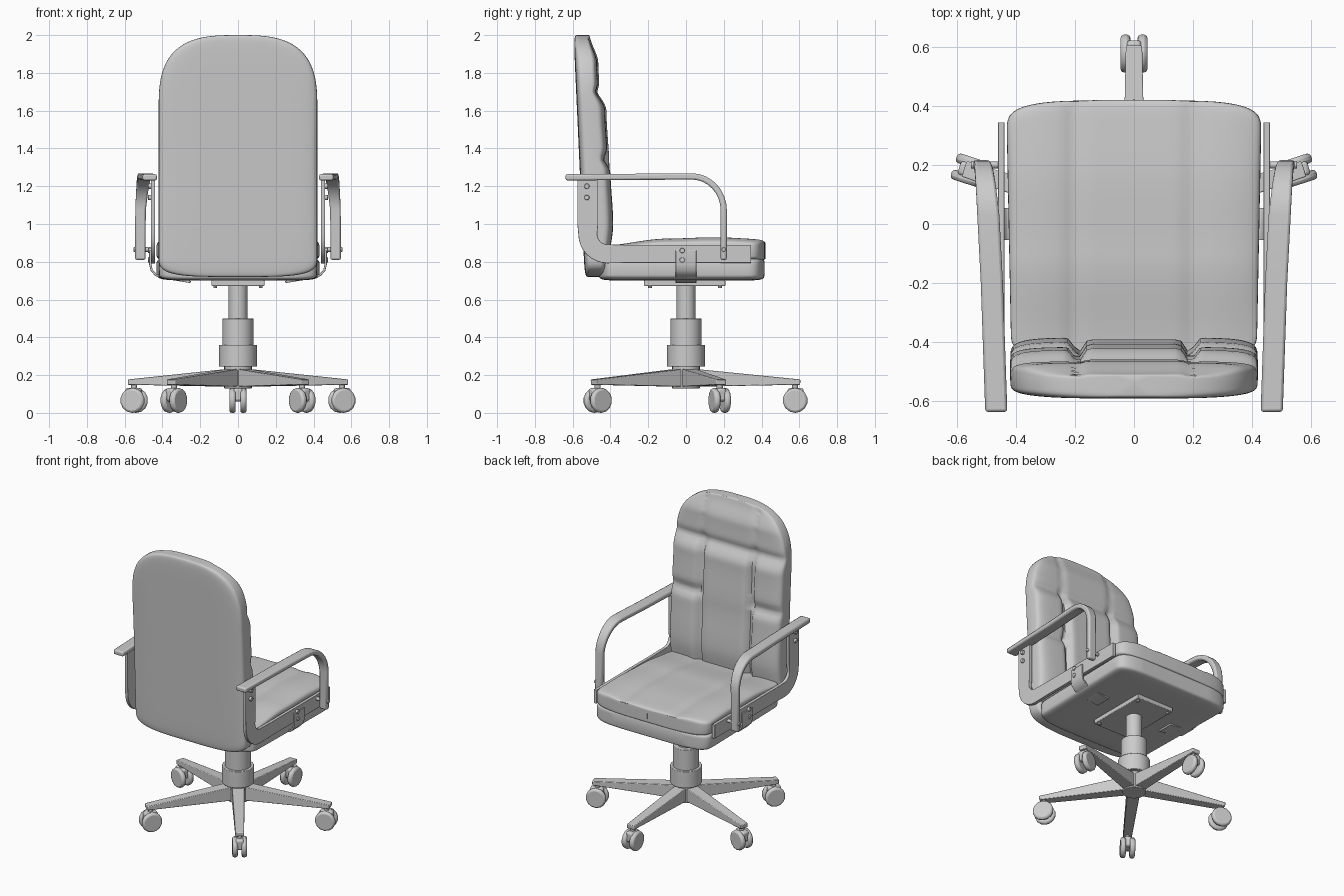
import bpy, bmesh
from math import pi, sin, cos, exp, radians
from mathutils import Vector, Matrix

old = bpy.data.objects.get("Cube")
if old:
    bpy.data.objects.remove(old, do_unlink=True)

grey = bpy.data.materials.new("plain_grey")
grey.use_nodes = True
grey.diffuse_color = (0.6, 0.6, 0.6, 1)
grey.node_tree.nodes["Principled BSDF"].inputs["Base Color"].default_value = (0.6, 0.6, 0.6, 1)


def finish(name, bm, bevel=0.0, angle=40):
    """Turn a bmesh into a shaded object with an optional soft edge."""
    bmesh.ops.remove_doubles(bm, verts=bm.verts, dist=0.0004)
    bmesh.ops.recalc_face_normals(bm, faces=bm.faces)
    mesh = bpy.data.meshes.new(name)
    bm.to_mesh(mesh)
    bm.free()
    mesh.materials.append(grey)
    mesh.shade_smooth()
    mesh.set_sharp_from_angle(angle=radians(angle))
    obj = bpy.data.objects.new(name, mesh)
    bpy.context.collection.objects.link(obj)
    if bevel:
        mod = obj.modifiers.new("soft_edge", "BEVEL")
        mod.width, mod.segments, mod.limit_method = bevel, 2, "ANGLE"
    return obj


def interp(z, points):
    """Smooth interpolation through (position, value) pairs."""
    if z <= points[0][0]:
        return points[0][1]
    for (a, va), (b, vb) in zip(points, points[1:]):
        if z <= b:
            t = (z - a) / (b - a)
            return va + (vb - va) * t * t * (3 - 2 * t)
    return points[-1][1]


def dome(t, p):
    return max(0.0, 1 - abs(t) ** p) ** (1 / p)


def groove(d, width):
    return exp(-(d / width) ** 2)


def cylinder(name, a, b, radius, sides=24, bevel=0.0):
    a, b = Vector(a), Vector(b)
    bm = bmesh.new()
    turn = (b - a).to_track_quat("Z", "Y").to_matrix().to_4x4()
    bmesh.ops.create_cone(bm, cap_ends=True, segments=sides, radius1=radius, radius2=radius,
                          depth=(b - a).length, matrix=Matrix.Translation((a + b) / 2) @ turn)
    return finish(name, bm, bevel)


def sweep(name, points, axis, widths, thicks, bevel=0.004):
    """Sweep a rectangle along a path; the width always lies along the axis."""
    bm = bmesh.new()
    pts = [Vector(p) for p in points]
    axis = Vector(axis).normalized()
    rings = []
    for i, p in enumerate(pts):
        tangent = pts[min(i + 1, len(pts) - 1)] - pts[max(i - 1, 0)]
        up = tangent.cross(axis).normalized() * thicks[i] / 2
        side = axis * widths[i] / 2
        rings.append([bm.verts.new(p + side * s + up * u)
                      for s, u in ((-1, -1), (1, -1), (1, 1), (-1, 1))])
    for r, q in zip(rings, rings[1:]):
        for k in range(4):
            bm.faces.new((r[k], r[k - 1], q[k - 1], q[k]))
    bm.faces.new(rings[0])
    bm.faces.new(rings[-1])
    return finish(name, bm, bevel)


def pillow(name, lo, hi, half_width, middle, low, high, place, p_u, p_v, cols=56, rows=56):
    """Closed cushion: two height fields meeting along a shared rim."""
    bm = bmesh.new()
    for surface in (low, high):
        grid = []
        for j in range(rows + 1):
            v = -cos(pi * j / rows)
            s = (lo + hi) / 2 + v * (hi - lo) / 2
            row = []
            for i in range(cols + 1):
                u = -cos(pi * i / cols)
                x = u * half_width(s)
                m = middle(s)
                h = m + (surface(x, s) - m) * dome(u, p_u) * dome(v, p_v)
                row.append(bm.verts.new(place(x, s, h)))
            grid.append(row)
        for r, q in zip(grid, grid[1:]):
            for i in range(cols):
                bm.faces.new((r[i], r[i + 1], q[i + 1], q[i]))
    bmesh.ops.remove_doubles(bm, verts=bm.verts, dist=0.0004)
    bmesh.ops.dissolve_degenerate(bm, edges=bm.edges, dist=0.0002)
    return finish(name, bm, angle=60)


# Seat: lower and upper cushion with a seam between them
def seat_width(y):
    w = 0.425 + 0.02 * y
    if y > 0.30:
        w *= dome((y - 0.30) / 0.12, 4)
    if y < -0.36:
        w *= dome((y + 0.36) / 0.10, 4)
    return w


def seat_top(x, y):
    z = interp(y, [(-0.45, 0.88), (-0.1, 0.918), (0.15, 0.925), (0.42, 0.915)])
    return z - 0.012 * groove(abs(x) - 0.2, 0.03) + 0.006 * groove(abs(x) - 0.32, 0.08)


def on_seat(x, y, z):
    return (x, y, z)


pillow("seat_lower_cushion", -0.46, 0.415, seat_width, lambda y: 0.765,
       lambda x, y: 0.70, lambda x, y: 0.825, on_seat, 7, 10)
pillow("seat_upper_cushion", -0.46, 0.422, seat_width, lambda y: 0.855,
       lambda x, y: 0.805, seat_top, on_seat, 7, 12)


# Backrest: rounded slab with padded panels facing the seat
def back_width(z):
    w = 0.42
    if z > 1.6:
        w *= dome((z - 1.6) / 0.4, 3)
    if z < 0.84:
        w *= dome((0.84 - z) / 0.12, 4)
    return w


def back_middle(z):
    return interp(z, [(0.72, -0.48), (1.2, -0.49), (2.0, -0.535)])


def back_rear(x, z):
    return -0.538 - 0.055 * (z - 0.75) / 1.2


def back_front(x, z):
    side = abs(x) > 0.2
    y = interp(z, [(0.72, -0.42), (1.0, -0.385), (1.3, -0.40), (1.6, -0.415),
                   (1.70, -0.452), (1.85, -0.458), (2.0, -0.50)])
    if side:
        y -= 0.028 * groove(z - 1.34, 0.035) + 0.012 * interp(z, [(1.3, 0), (1.4, 1)])
    else:
        y -= 0.006
    y -= 0.012 * groove(z - 1.70, 0.025)
    fade = interp(z, [(1.62, 1), (1.74, 0.2)])
    return y - 0.045 * fade * groove(abs(x) - 0.19, 0.02)


pillow("backrest", 0.72, 2.0, back_width, back_middle, back_rear, back_front,
       lambda x, z, y: (x, y, z), 6, 14, rows=90)

# Arms, side brackets, straps and bolts, one set for each side
for side, sx in (("left", 1), ("right", -1)):
    path = [(0.467, -0.637, 1.247), (0.482, -0.2, 1.25), (0.494, 0.03, 1.252)]
    for k in range(1, 9):
        a = pi / 2 * k / 8
        path.append((0.494 + 0.022 * k / 8, 0.03 + 0.17 * sin(a), 1.072 + 0.18 * cos(a)))
    path.append((0.517, 0.2, 0.81))
    widths = [0.075] * 3 + [0.075 - 0.0024 * k for k in range(1, 9)] + [0.055]
    sweep(side + "_armrest", [(sx * x, y, z) for x, y, z in path], (1, 0, 0),
          widths, [0.033] * len(path), 0.009)

    path = [(-0.52, 1.24), (-0.52, 1.0)]
    for k in range(9):
        a = pi / 2 * k / 8
        path.append((-0.415 - 0.105 * cos(a), 0.947 - 0.105 * sin(a)))
    path += [(-0.3, 0.842), (0.345, 0.842)]
    sweep(side + "_arm_bracket", [(sx * 0.45, y, z) for y, z in path], (1, 0, 0),
          [0.022] * len(path), [0.11] * 2 + [0.1] * 9 + [0.095] * 2, 0.002)

    path = [(0.464, 0.86), (0.464, 0.785), (0.457, 0.755), (0.435, 0.73), (0.40, 0.718), (0.25, 0.693)]
    sweep(side + "_seat_strap", [(sx * x, 0, z) for x, z in path], (0, 1, 0),
          [0.11] * len(path), [0.012] * len(path), 0.002)

    for k, (y, z) in enumerate([(-0.02, 0.86), (-0.02, 0.81), (-0.525, 1.2), (-0.525, 1.14)]):
        cylinder(f"{side}_bracket_bolt_{k + 1}", (sx * 0.44, y, z), (sx * 0.476, y, z), 0.014, 12, 0.003)
    cylinder(side + "_armrest_bolt", (sx * 0.445, 0.2, 0.865), (sx * 0.553, 0.2, 0.865), 0.012, 12, 0.003)

# Mounting plate under the seat
sweep("mounting_plate", [(0, -0.222, 0.687), (0, 0.208, 0.687)], (1, 0, 0), [0.28] * 2, [0.03] * 2)
for x in (-0.12, 0.12):
    for y in (-0.19, 0.18):
        cylinder("plate_bolt", (x, y, 0.66), (x, y, 0.69), 0.01, 8)

# Gas lift column and hub
for name, z0, z1, r in (("lift_piston", 0.48, 0.69, 0.05), ("lift_sleeve", 0.34, 0.50, 0.082),
                        ("lift_collar", 0.245, 0.36, 0.1), ("base_hub", 0.13, 0.25, 0.073)):
    cylinder(name, (0, 0, z0), (0, 0, z1), r, 24, 0.003)

# Five tapered legs, each with a twin-wheel caster
for n in range(5):
    a = pi / 2 + n * 2 * pi / 5
    out, tan = Vector((cos(a), sin(a), 0)), Vector((-sin(a), cos(a), 0))
    up = Vector((0, 0, 1))
    tag = f"_{n + 1}"
    sweep("leg" + tag, [out * 0.04 + up * 0.186, out * 0.605 + up * 0.163], tan,
          [0.08, 0.055], [0.095, 0.028])
    hub = out * 0.578 + up * 0.066
    cylinder("caster_stem" + tag, hub, hub + up * 0.09, 0.016, 12)
    sweep("caster_hood" + tag, [hub - out * 0.04 + up * 0.03, hub + out * 0.045 + up * 0.03], tan,
          [0.05] * 2, [0.07] * 2, 0.012)
    for s in (-1, 1):
        cylinder("caster_wheel" + tag, hub + tan * s * 0.012, hub + tan * s * 0.046, 0.066, 14, 0.012)
